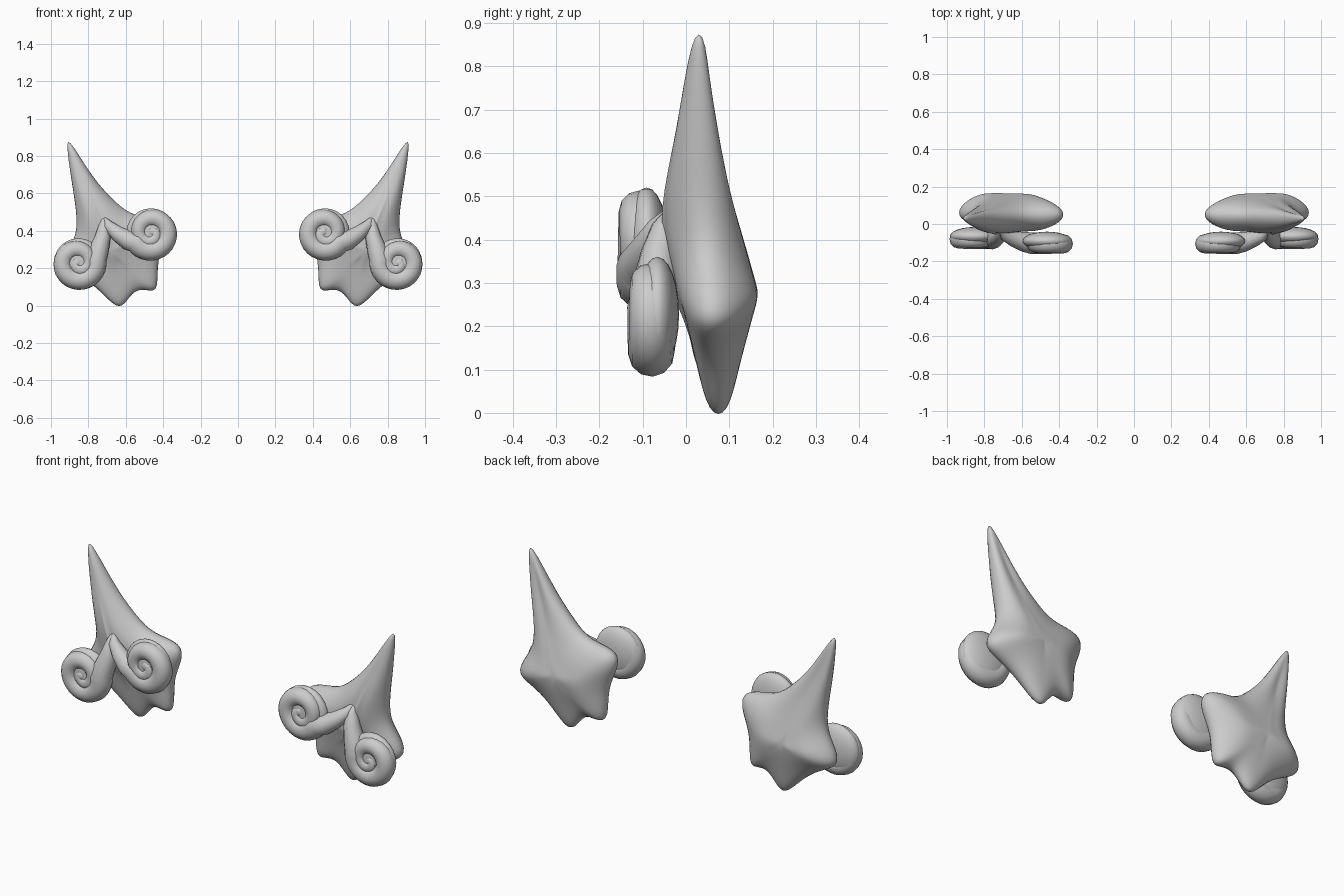
import bpy, bmesh, math

if "Cube" in bpy.data.objects:
    bpy.data.objects.remove(bpy.data.objects["Cube"])


def finish(ob):
    # smooth shading and mirrored twin across x = 0
    for p in ob.data.polygons:
        p.use_smooth = True
    m = ob.modifiers.new("mirror", 'MIRROR')
    m.use_axis[0] = True


def new_object(name, bm):
    bmesh.ops.recalc_face_normals(bm, faces=bm.faces)
    me = bpy.data.meshes.new(name)
    bm.to_mesh(me)
    bm.free()
    ob = bpy.data.objects.new(name, me)
    bpy.context.collection.objects.link(ob)
    finish(ob)
    return ob


# Spiked shell: outline (x, z, y of rim), rings narrowing to front and back
outline = [
    (.925, .892, .03), (.895, .68, .035), (.863, .49, .04), (.865, .37, .05),
    (.935, .27, .06), (.95, .20, .06), (.86, .16, .06), (.76, .10, .065),
    (.66, -.012, .075), (.61, -.012, .075), (.55, .09, .07), (.47, .075, .065),
    (.42, .075, .06), (.432, .25, .055), (.37, .37, .05), (.37, .45, .05),
    (.46, .475, .05), (.57, .485, .045), (.67, .57, .04), (.78, .69, .035),
    (.90, .892, .03)]
cx, cz = .68, .29


def front_y(z):
    return -.065 + .25 * abs(z - .47)


def back_y(z):
    return .168 - .28 * abs(z - .27)


bm = bmesh.new()
rings = []
for s, side in ((.3, -1), (.6, -1), (1, -1), (1, 1), (.6, 1), (.3, 1)):
    ring = []
    for x, z, y in outline:
        px, pz = cx + (x - cx) * s, cz + (z - cz) * s
        if s == 1:
            py = y + side * (.017 if z > .8 else .022 if z < 0 else .035)
        else:
            py = front_y(pz) if side < 0 else back_y(pz)
        ring.append(bm.verts.new((px, py, pz)))
    rings.append(ring)
n = len(outline)
for a, b in zip(rings, rings[1:]):
    for i in range(n):
        j = (i + 1) % n
        bm.faces.new((a[i], a[j], b[j], b[i]))
for ring, y in ((rings[0], -.04), (rings[-1], .166)):
    c = bm.verts.new((cx, y, cz))
    for i in range(n):
        bm.faces.new((ring[i], ring[(i + 1) % n], c))
shell = new_object("spiked_shell", bm)
sub = shell.modifiers.new("subdivision", 'SUBSURF')
sub.levels = sub.render_levels = 2


# Scroll: tapering tube that leaves the ridge and winds inward, with domed back
def scroll(name, x0, z0, y0, start, turn, lead):
    pts = list(lead)
    steps = 44
    for k in range(steps + 1):
        u = k / steps
        a = math.radians(start + turn * 540 * u)
        r = .012 + .082 * (1 - u * u)
        y = y0 - .012 * u
        pts.append((x0 + r * math.cos(a), y, z0 + r * math.sin(a), .058 - .026 * u))
    cu = bpy.data.curves.new(name, 'CURVE')
    cu.dimensions = '3D'
    cu.bevel_depth = 1.0
    cu.bevel_resolution = 4
    cu.use_fill_caps = True
    sp = cu.splines.new('POLY')
    sp.points.add(len(pts) - 1)
    for p, (x, y, z, r) in zip(sp.points, pts):
        p.co = (x, y, z, 1)
        p.radius = r
    tmp = bpy.data.objects.new(name + "_path", cu)
    bpy.context.collection.objects.link(tmp)
    dg = bpy.context.evaluated_depsgraph_get()
    me = bpy.data.meshes.new_from_object(tmp.evaluated_get(dg))
    bpy.data.objects.remove(tmp)
    ob = bpy.data.objects.new(name, me)
    bpy.context.collection.objects.link(ob)
    finish(ob)

    # rounded tip of the spiral and domed back
    a = math.radians(start + turn * 540)
    tip = (x0 + .012 * math.cos(a), y0 - .012, z0 + .012 * math.sin(a))
    for part, c, rx, ry in (("_tip", tip, .032, .032),
                            ("_back", (x0, y0 + .012, z0), .132, .05)):
        b = bmesh.new()
        bmesh.ops.create_uvsphere(b, u_segments=24, v_segments=12, radius=1)
        for v in b.verts:
            v.co = (c[0] + v.co.x * rx, c[1] + v.co.y * ry, c[2] + v.co.z * rx)
        new_object(name + part, b)


scroll("lower_scroll", .853, .228, -.078, 172, 1,
       [(.718, -.035, .47, .008), (.716, -.05, .43, .028),
        (.722, -.062, .37, .042), (.742, -.07, .30, .053)])
scroll("upper_scroll", .465, .388, -.103, -32, -1,
       [(.715, -.035, .47, .008), (.695, -.06, .43, .028),
        (.645, -.08, .385, .042), (.59, -.095, .35, .053)])
